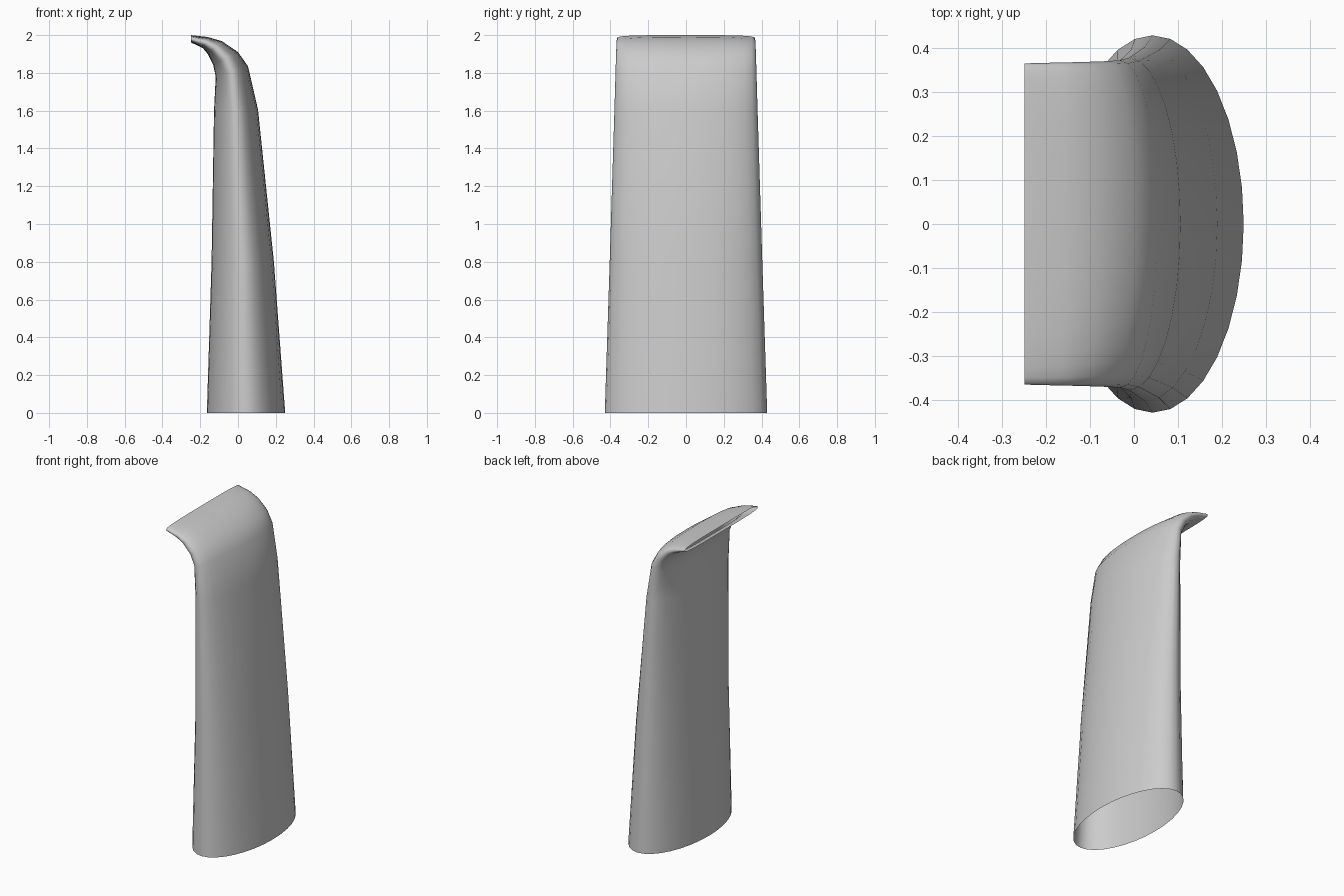
import bpy, bmesh, math

if "Cube" in bpy.data.objects:
    bpy.data.objects.remove(bpy.data.objects["Cube"])

SEG = 32
# stations: outer (x, z), inner (x, z), half width in y, squareness exponent
STATIONS = [
    ((0.25, 0.0), (-0.165, 0.0), 0.43, 2.0),
    ((0.19, 0.8), (-0.14, 0.8), 0.404, 2.0),
    ((0.106, 1.605), (-0.127, 1.60), 0.379, 2.0),
    ((0.053, 1.835), (-0.118, 1.78), 0.373, 2.1),
    ((0.0, 1.91), (-0.132, 1.845), 0.371, 2.3),
    ((-0.085, 1.968), (-0.16, 1.90), 0.369, 2.6),
    ((-0.16, 1.99), (-0.185, 1.93), 0.368, 3.0),
    ((-0.25, 2.0), (-0.25, 1.962), 0.366, 3.6),
]


def power(v, n):
    return math.copysign(abs(v) ** (2 / n), v) if abs(v) > 1e-9 else 0.0


# Open tapered tube whose top flattens and bends over into a slot-like spout
bm = bmesh.new()
rings = []
for (ox, oz), (ix, iz), w, n in STATIONS:
    ring = []
    for k in range(SEG):
        a = 2 * math.pi * k / SEG
        c, s = power(math.cos(a), n), power(math.sin(a), n)
        ring.append(bm.verts.new(((ox + ix) / 2 + (ox - ix) / 2 * c,
                                  w * s,
                                  (oz + iz) / 2 + (oz - iz) / 2 * c)))
    rings.append(ring)
for lo, hi in zip(rings, rings[1:]):
    for k in range(SEG):
        j = (k + 1) % SEG
        bm.faces.new((lo[k], lo[j], hi[j], hi[k]))

mesh = bpy.data.meshes.new("spout_tube")
bm.to_mesh(mesh)
bm.free()
spout = bpy.data.objects.new("spout_tube", mesh)
bpy.context.collection.objects.link(spout)
for p in mesh.polygons:
    p.use_smooth = True
